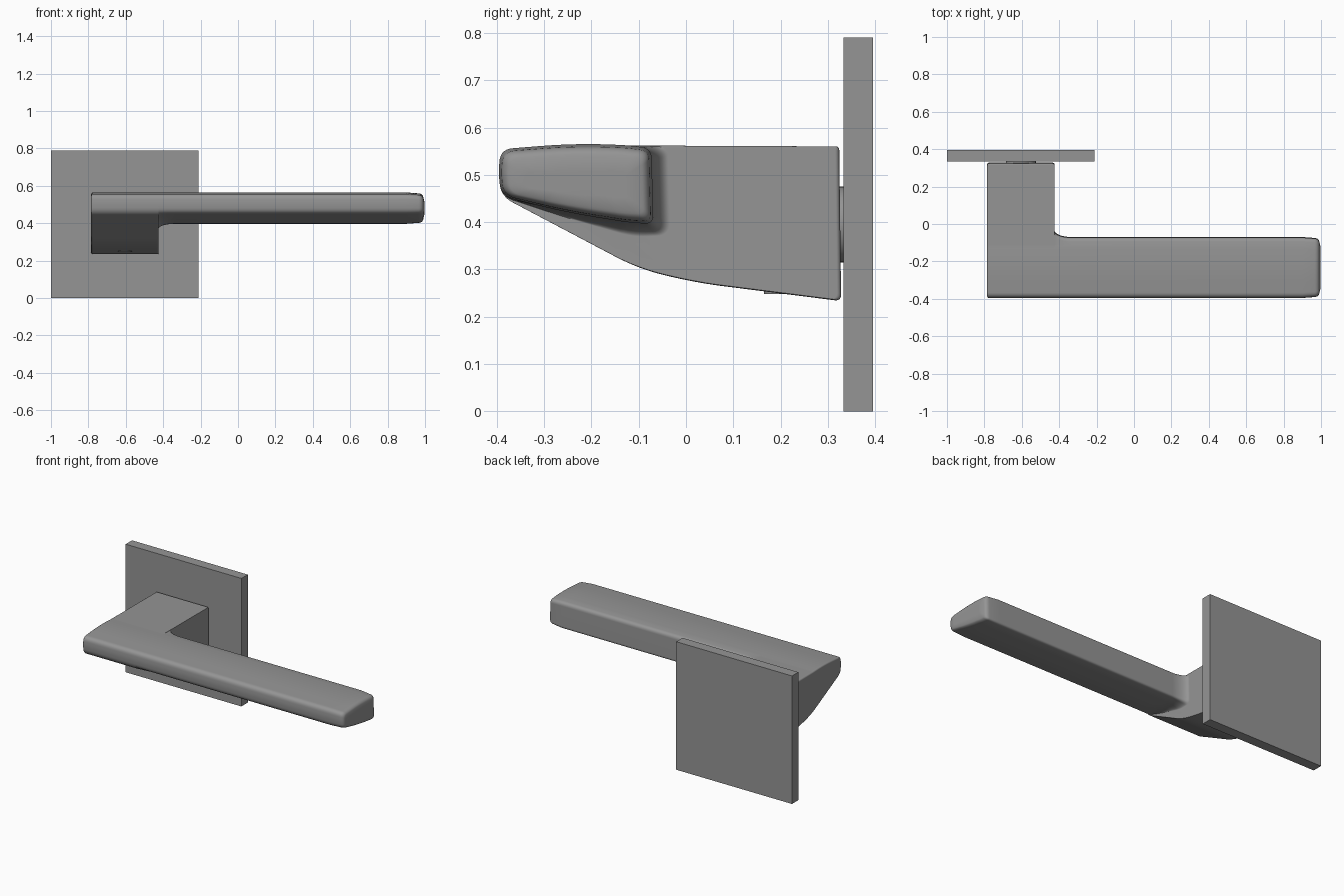
import bpy, bmesh, math
from mathutils import Vector, Matrix

if "Cube" in bpy.data.objects:
    bpy.data.objects.remove(bpy.data.objects["Cube"])

grey = bpy.data.materials.new("dark_grey")
grey.diffuse_color = (0.3, 0.3, 0.3, 1)
grey.use_nodes = True
grey.node_tree.nodes["Principled BSDF"].inputs["Base Color"].default_value = grey.diffuse_color


def finish(name, bm, smooth=True):
    bmesh.ops.remove_doubles(bm, verts=bm.verts, dist=1e-5)
    bmesh.ops.recalc_face_normals(bm, faces=bm.faces)
    mesh = bpy.data.meshes.new(name)
    bm.to_mesh(mesh)
    bm.free()
    mesh.materials.append(grey)
    obj = bpy.data.objects.new(name, mesh)
    bpy.context.collection.objects.link(obj)
    if smooth:
        bpy.ops.object.select_all(action='DESELECT')
        obj.select_set(True)
        bpy.context.view_layer.objects.active = obj
        bpy.ops.object.shade_smooth_by_angle(angle=math.radians(35))
        # Keep the broad faces flat between the rounded edges
        obj.modifiers.new("flat_faces", 'WEIGHTED_NORMAL').keep_sharp = True
    return obj


def rounded(keys, k=7):
    """Closed y-z outline with each key corner (y, z, cut-back) rounded."""
    out = []
    for i, (y, z, r) in enumerate(keys):
        p = Vector((y, z))
        a = p + (Vector(keys[i - 1][:2]) - p).normalized() * r
        b = p + (Vector(keys[(i + 1) % len(keys)][:2]) - p).normalized() * r
        for j in range(k + 1):
            t = j / k
            out.append(a * (1 - t) ** 2 + p * 2 * t * (1 - t) + b * t * t)
    return out


def mix(a, b, t):
    return [p.lerp(q, t) for p, q in zip(a, b)]


def inset(sec, d):
    ys, zs = [p.x for p in sec], [p.y for p in sec]
    cy, cz = (min(ys) + max(ys)) / 2, (min(zs) + max(zs)) / 2
    fy = 1 - 2 * d / (max(ys) - min(ys))
    fz = 1 - 2 * d / (max(zs) - min(zs))
    return [Vector((cy + (p.x - cy) * fy, cz + (p.y - cz) * fz)) for p in sec]


def cylinder(name, r, depth, matrix):
    bm = bmesh.new()
    bmesh.ops.create_cone(bm, cap_ends=True, segments=48, radius1=r, radius2=r,
                          depth=depth, matrix=matrix)
    return finish(name, bm)


# Back plate
bm = bmesh.new()
bmesh.ops.create_cube(bm, size=1, matrix=Matrix.Translation((-0.605, 0.364, 0.395))
                      @ Matrix.Diagonal((0.79, 0.062, 0.79, 1)))
finish("back_plate", bm, smooth=False)

# Handle outlines: deep neck, flared root of the grip, grip
front = [(-0.396, 0.505, 0.012), (-0.393, 0.554, 0.027), (-0.22, 0.568, 0.09),
         (-0.12, 0.562, 0.01)]
heel = [(-0.392, 0.455, 0.028)]
neck = rounded(front + [(0.324, 0.56, 0.008), (0.328, 0.233, 0.014),
                        (0.02, 0.272, 0.06), (-0.1, 0.301, 0.055)] + heel)
flare = rounded(front + [(-0.038, 0.559, 0.02), (-0.033, 0.372, 0.03),
                         (-0.11, 0.368, 0.03), (-0.24, 0.405, 0.06)] + heel)
grip = rounded(front + [(-0.073, 0.556, 0.022), (-0.069, 0.396, 0.018),
                        (-0.12, 0.399, 0.02), (-0.25, 0.42, 0.06)] + heel)

# Sections along x: rounded left end, neck, side wall, root fillet, grip, rounded tip
sections = []
quarter = [math.pi / 2 * i / 6 for i in range(7)]
for a in quarter:
    r = 0.01
    sections.append((-0.785 + r * (1 - math.cos(a)), inset(neck, r * (1 - math.sin(a)))))
for a in quarter:
    sections.append((-0.435 + 0.01 * math.sin(a), mix(neck, flare, 0.025 * (1 - math.cos(a)))))
for i in range(9):
    a = math.pi / 2 * i / 8
    sections.append((-0.425 + 0.09 * (1 - math.cos(a)), mix(flare, grip, math.sin(a))))
sections.append((0.9, grip))
for a in quarter:
    r = 0.027
    sections.append((0.964 + r * math.sin(a), inset(grip, 0.005 + r * 0.8 * (1 - math.cos(a)))))
sections.append((0.998, inset(grip, 0.055)))

bm = bmesh.new()
rings = [[bm.verts.new((x, p.x, p.y)) for p in sec] for x, sec in sections]
n = len(neck)
for r0, r1 in zip(rings, rings[1:]):
    for i in range(n):
        j = (i + 1) % n
        bm.faces.new((r0[i], r0[j], r1[j], r1[i]))
bm.faces.new(rings[0])
bm.faces.new(rings[-1])
finish("lever_handle", bm)

# Collar between neck and plate
cylinder("collar", 0.08, 0.016,
         Matrix.Translation((-0.605, 0.328, 0.395)) @ Matrix.Rotation(math.pi / 2, 4, 'X'))

# Set screw under the neck
cylinder("set_screw", 0.04, 0.03, Matrix.Translation((-0.605, 0.205, 0.263)))
